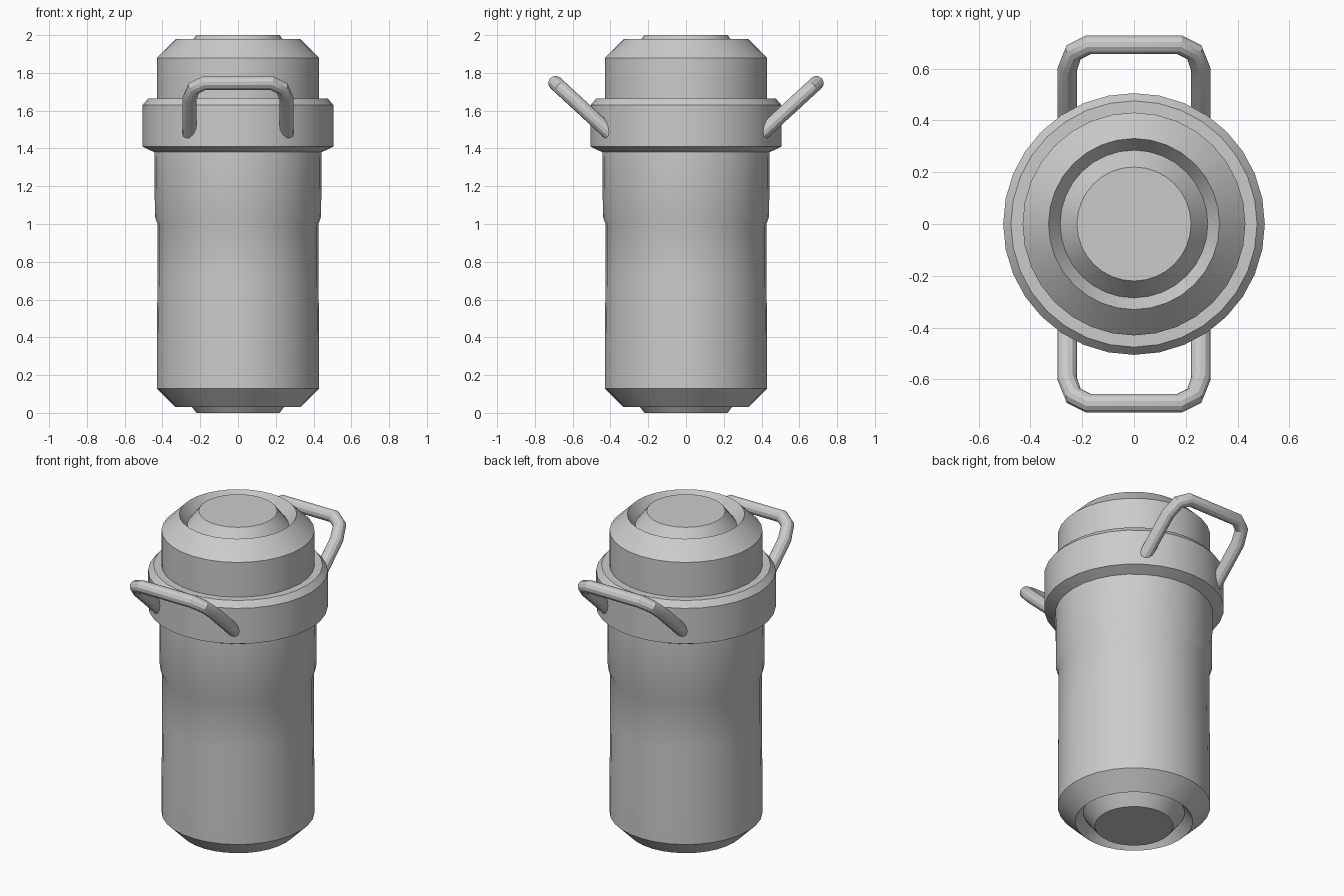
import bpy, bmesh
from math import cos, sin, pi, radians

if "Cube" in bpy.data.objects:
    bpy.data.objects.remove(bpy.data.objects["Cube"])

SIDES = 32


def finish(obj):
    bpy.ops.object.select_all(action='DESELECT')
    obj.select_set(True)
    bpy.context.view_layer.objects.active = obj
    if obj.type == 'CURVE':
        bpy.ops.object.convert(target='MESH')
    bpy.ops.object.shade_smooth_by_angle(angle=radians(28))


def lathe(name, profile, cap_bottom=False, cap_top=False):
    """Revolve (radius, z) points, listed bottom to top, around z."""
    bm = bmesh.new()
    rings = [[bm.verts.new((r * cos(2 * pi * j / SIDES), r * sin(2 * pi * j / SIDES), z))
              for j in range(SIDES)] for r, z in profile]
    for lo, hi in zip(rings, rings[1:]):
        for j in range(SIDES):
            k = (j + 1) % SIDES
            bm.faces.new((lo[j], lo[k], hi[k], hi[j]))
    if cap_bottom:
        bm.faces.new(rings[0][::-1])
    if cap_top:
        bm.faces.new(rings[-1])
    mesh = bpy.data.meshes.new(name)
    bm.to_mesh(mesh)
    bm.free()
    obj = bpy.data.objects.new(name, mesh)
    bpy.context.collection.objects.link(obj)
    finish(obj)


def handle(name, side):
    """Tilted U-shaped tube; side is -1 for front, 1 for back."""
    half = [(0.257, 0.40), (0.257, 0.60), (0.233, 0.663), (0.175, 0.692)]
    path = half + [(-x, y) for x, y in reversed(half)]
    curve = bpy.data.curves.new(name, 'CURVE')
    curve.dimensions = '3D'
    curve.bevel_depth = 0.038
    curve.bevel_resolution = 4
    curve.use_fill_caps = True
    spline = curve.splines.new('POLY')
    spline.points.add(len(path) - 1)
    for point, (x, y) in zip(spline.points, path):
        point.co = (x, side * y, 1.747 - 0.92 * (0.692 - y), 1)
    obj = bpy.data.objects.new(name, curve)
    bpy.context.collection.objects.link(obj)
    finish(obj)


# Main container with a grooved, chamfered foot and a slight waist
lathe("body", [(0.22, 0), (0.285, 0.085), (0.33, 0.03), (0.43, 0.13), (0.43, 0.36),
               (0.426, 0.72), (0.426, 1.0), (0.44, 1.04), (0.443, 1.38)], cap_bottom=True)

# Wide collar that holds the handles
lathe("collar", [(0.443, 1.38), (0.505, 1.41), (0.505, 1.63), (0.475, 1.665), (0.43, 1.665)])

# Lid with chamfered rim, groove and raised centre
lathe("lid", [(0.43, 1.665), (0.43, 1.88), (0.33, 1.98), (0.285, 1.915), (0.22, 2.0)],
      cap_top=True)

# Carrying handles
handle("front_handle", -1)
handle("back_handle", 1)
